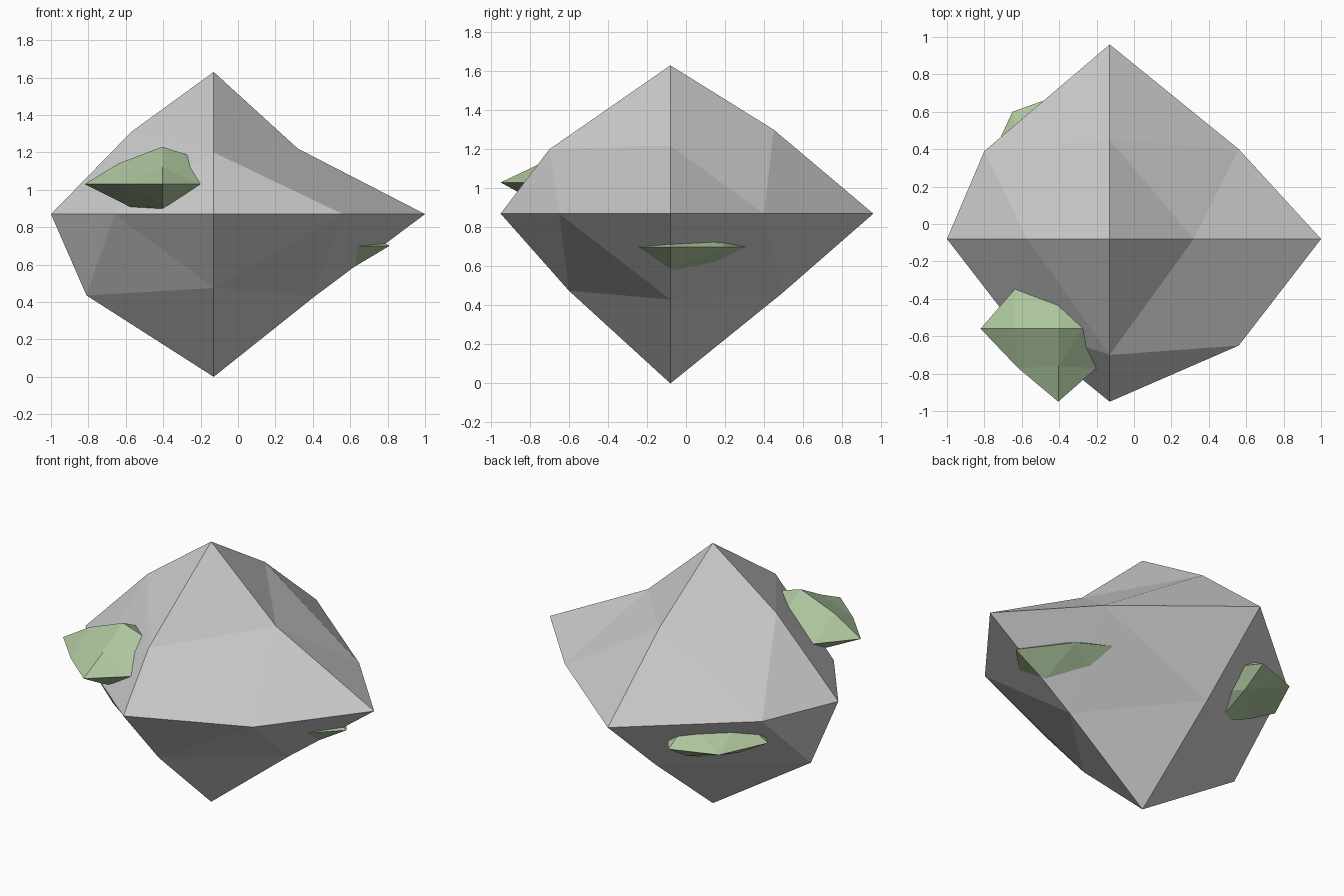
import bpy
from mathutils import Vector

if "Cube" in bpy.data.objects:
    bpy.data.objects.remove(bpy.data.objects["Cube"])

AXIS = {"L": (0, -1), "R": (0, 1), "F": (1, -1), "B": (1, 1), "D": (2, -1), "U": (2, 1)}


def lump(name, centre, tips, mids, material=None):
    """Once-subdivided octahedron: six axis tips and twelve movable edge midpoints.
    tips: coordinate along its own axis; mids: the two in-plane coordinates, keyed by tip pair."""
    verts, index = [], {}

    def add(key, co):
        index[key] = len(verts)
        verts.append(co)

    for k, value in tips.items():
        p = Vector(centre)
        p[AXIS[k][0]] = value
        add(k, p)
    for a in tips:
        for b in tips:
            i, j = AXIS[a][0], AXIS[b][0]
            if i < j:
                p = Vector(centre)
                default = (centre[i] + 0.54 * (tips[a] - centre[i]),
                           centre[j] + 0.54 * (tips[b] - centre[j]))
                p[i], p[j] = mids.get(a + b, default)
                add(a + b, p)

    faces = []
    for x in "LR":
        for y in "FB":
            for z in "DU":
                tris = [(x, x + y, x + z), (x + y, y, y + z),
                        (x + z, y + z, z), (x + y, y + z, x + z)]
                flip = AXIS[x][1] * AXIS[y][1] * AXIS[z][1] < 0
                for t in tris:
                    f = [index[k] for k in t]
                    faces.append(f[::-1] if flip else f)

    mesh = bpy.data.meshes.new(name)
    mesh.from_pydata(verts, [], faces)
    obj = bpy.data.objects.new(name, mesh)
    bpy.context.collection.objects.link(obj)
    if material:
        mesh.materials.append(material)
    return obj


def moss(name, centre, mids):
    """Flattened lump with the radii shared by all moss patches."""
    x, y, z = centre
    lump(name, centre, {"L": x - .415, "R": x + .41, "F": y - .39, "B": y + .39,
                        "D": z - .2, "U": z + .2}, mids, green)


green = bpy.data.materials.new("moss_green")
green.diffuse_color = (0.42, 0.56, 0.34, 1)
green.use_nodes = True
green.node_tree.nodes["Principled BSDF"].inputs["Base Color"].default_value = green.diffuse_color

# Boulder
lump("boulder", (-.13, -.08, .87),
     {"L": -1, "R": 1, "F": -.95, "B": .96, "D": 0, "U": 1.63},
     {"LU": (-.57, 1.31), "RU": (.32, 1.22), "LD": (-.81, .435), "RD": (.41, .43),
      "FU": (-.70, 1.2), "BU": (.45, 1.3), "FD": (-.60, .475), "BD": (.49, .46),
      "LF": (-.66, -.52), "LB": (-.80, .39), "RF": (.56, -.65), "RB": (.56, .40)})

# Moss on the front left shoulder
moss("moss_front_left", (-.405, -.56, 1.03),
     {"LF": (-.62, -.77), "RF": (-.20, -.77), "LB": (-.64, -.35),
      "LU": (-.64, 1.14), "RU": (-.28, 1.19), "FU": (-.76, 1.12), "BU": (-.40, 1.15),
      "LD": (-.61, .925), "FD": (-.76, .925)})

# Moss under the right overhang
moss("moss_right", (.40, -.08, .70),
     {"RF": (.62, -.27), "RB": (.60, .20), "RD": (.60, .575)})

# Moss under the back left overhang
moss("moss_back_left", (-.37, .31, .70),
     {"LB": (-.65, .60), "RB": (-.26, .56), "BU": (.52, .80), "BD": (.54, .60)})
